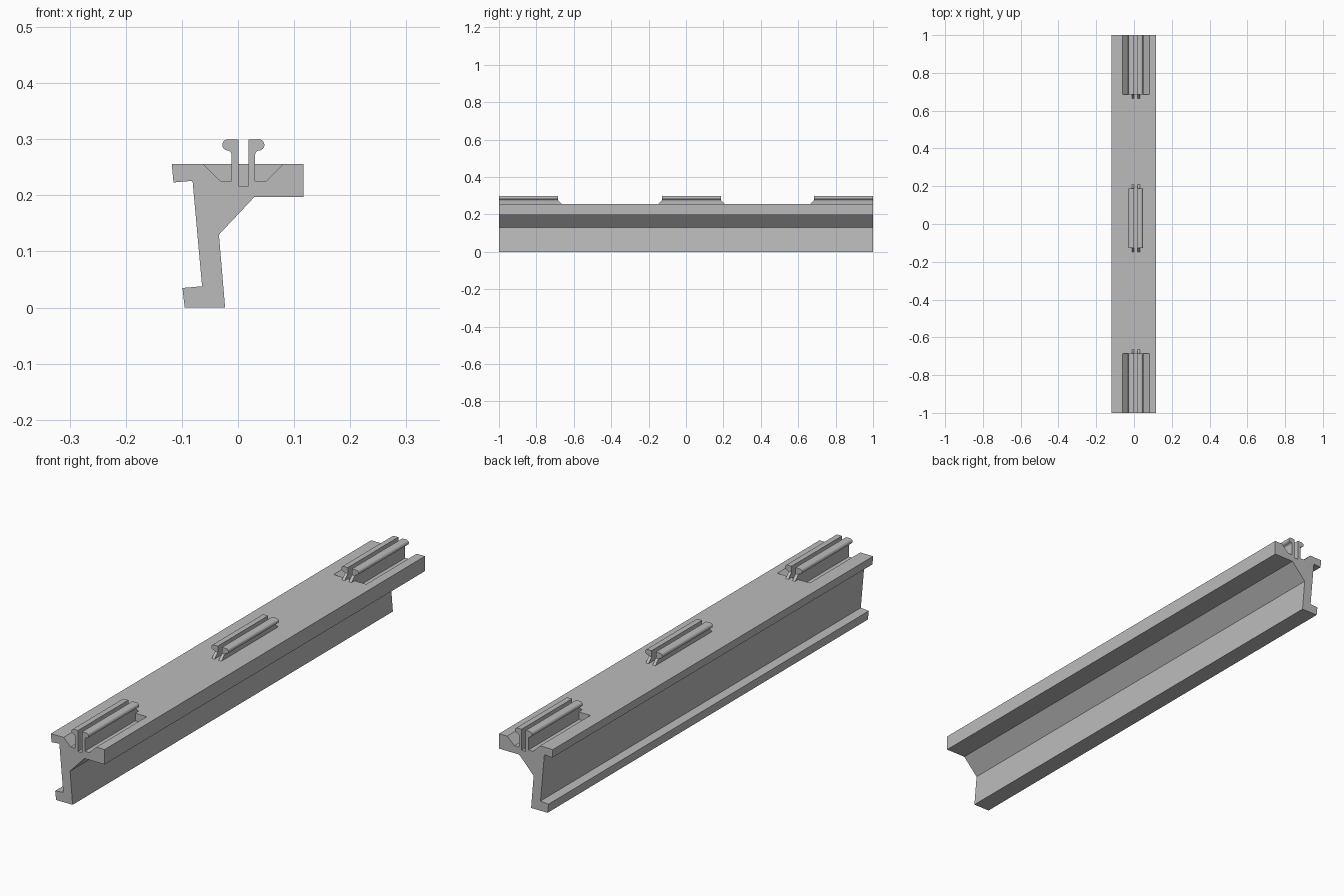
import bpy, bmesh, math
from mathutils import Vector

cube = bpy.data.objects.get("Cube")
if cube:
    bpy.data.objects.remove(cube, do_unlink=True)

grey = bpy.data.materials.new("plain grey")
grey.use_nodes = True
colour = (0.5, 0.5, 0.5, 1)
grey.diffuse_color = colour
grey.node_tree.nodes["Principled BSDF"].inputs["Base Color"].default_value = colour

MID = 0.0095      # centre line of the clips
TOP = 0.256       # top of the beam
FLOOR = 0.226     # floor of the end pockets


def prism(name, outline, offset):
    """Extrude a closed 3D outline along an offset into a solid."""
    bm = bmesh.new()
    face = bm.faces.new([bm.verts.new(p) for p in outline])
    grown = bmesh.ops.extrude_face_region(bm, geom=[face], use_keep_orig=True)
    moved = [g for g in grown["geom"] if isinstance(g, bmesh.types.BMVert)]
    bmesh.ops.translate(bm, verts=moved, vec=Vector(offset))
    bmesh.ops.recalc_face_normals(bm, faces=bm.faces)
    mesh = bpy.data.meshes.new(name)
    bm.to_mesh(mesh)
    bm.free()
    mesh.materials.append(grey)
    obj = bpy.data.objects.new(name, mesh)
    bpy.context.collection.objects.link(obj)
    return obj


def along_y(name, section, y0, y1):
    return prism(name, [(x, y0, z) for x, z in section], (0, y1 - y0, 0))


def arc(cx, cz, r, start, end, steps):
    angles = [math.radians(start + (end - start) * i / steps) for i in range(steps + 1)]
    return [(cx + r * math.cos(a), cz + r * math.sin(a)) for a in angles]


# Beam with a leaning web, a toe at the bottom and a wide top flange
beam = along_y("beam", [
    (-0.118, TOP), (0.117, TOP), (0.117, 0.197), (0.029, 0.197),
    (-0.034, 0.13), (-0.023, 0), (-0.095, 0), (-0.099, 0.035),
    (-0.064, 0.038), (-0.081, 0.226), (-0.115, 0.223)], -1, 1)

# Flared pockets with a central slot, cut into both ends of the flange
half = [(0.0715, TOP), (0.0715, 0.3), (-0.0715, 0.3), (-0.0715, TOP),
        (-0.041, FLOOR), (-0.009, FLOOR), (-0.009, 0.217),
        (0.009, 0.217), (0.009, FLOOR), (0.041, FLOOR)]
pocket = [(MID + x, z) for x, z in half]
for label, y0, y1 in (("front", -1.1, -0.685), ("back", 0.685, 1.1)):
    cutter = along_y(label + "_pocket_cutter", pocket, y0, y1)
    cutter.hide_render = True
    cutter.hide_viewport = True
    cut = beam.modifiers.new(label + "_pocket", "BOOLEAN")
    cut.operation = "DIFFERENCE"
    cut.solver = "EXACT"
    cut.object = cutter


# Pair of prongs with rounded lips, and sloped feet at the free ends
def clip(label, y0, y1, base, foot_ends):
    for side, s in (("left", 1), ("right", -1)):
        section = [(0.009, base), (0.021, base)]
        section += arc(0.029, 0.272, 0.008, 180, 100, 5)
        section += arc(0.0275, 0.29, 0.01, -70, 90, 10)
        section += [(0.009, 0.3)]
        prong = along_y(f"{label}_{side}_prong",
                        [(MID + s * x, z) for x, z in section], y0, y1)
        for poly in prong.data.polygons:
            poly.use_smooth = True
        prong.data.set_sharp_from_angle(angle=math.radians(35))
        for i, (y, out) in enumerate(foot_ends):
            x = MID + s * 0.009
            prism(f"{label}_{side}_foot_{i + 1}",
                  [(x, y, TOP), (x, y + out * 0.02, TOP), (x, y, 0.276)],
                  (s * 0.012, 0, 0))


clip("front_clip", -1, -0.685, FLOOR, [(-0.685, 1)])
clip("middle_clip", -0.127, 0.188, TOP, [(-0.127, -1), (0.188, 1)])
clip("back_clip", 0.685, 1, FLOOR, [(0.685, -1)])
